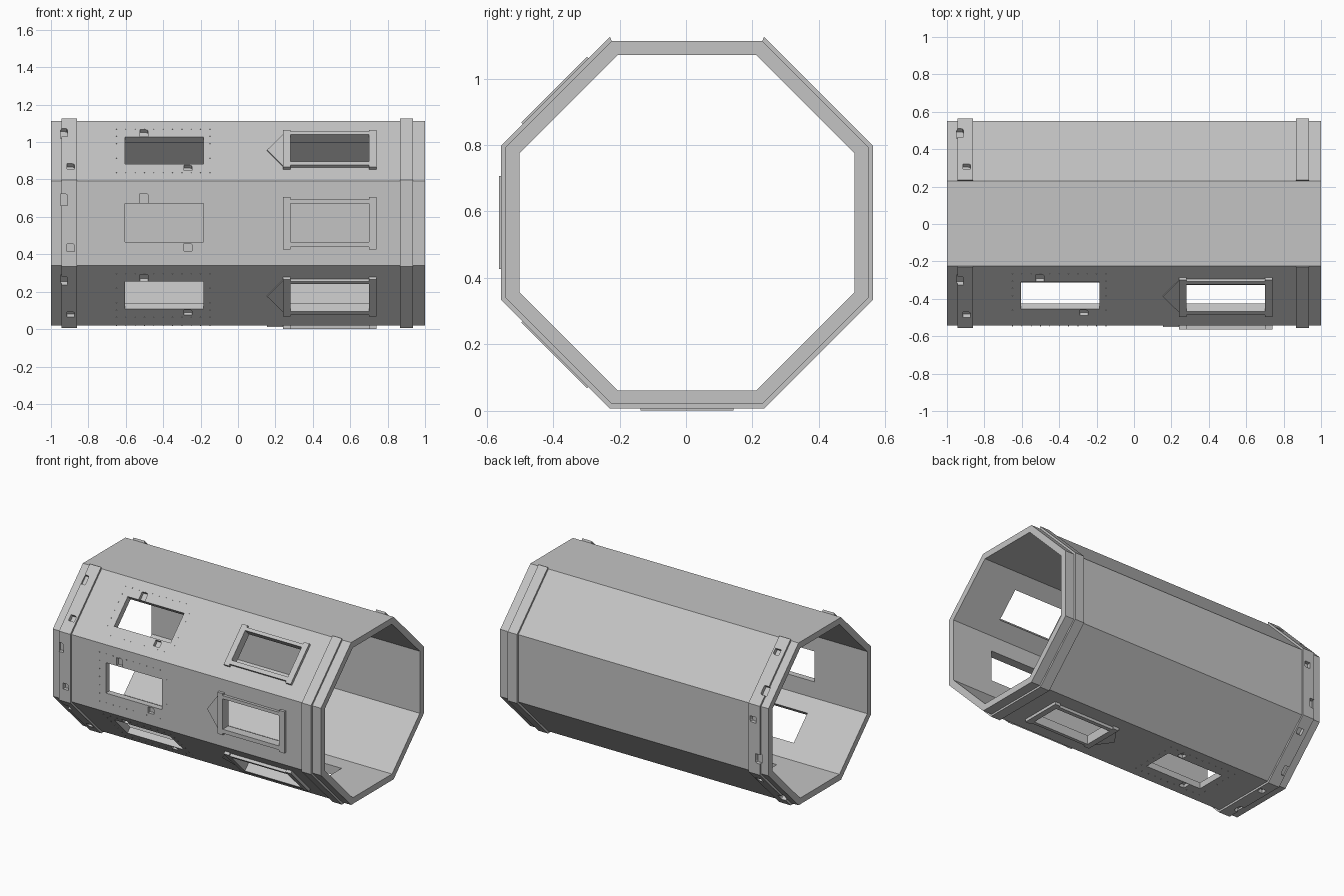
import bpy, bmesh, math
from mathutils import Matrix, Vector

cube = bpy.data.objects.get("Cube")
if cube:
    bpy.data.objects.remove(cube, do_unlink=True)

CENTRE = Vector((0, 0.003, 0.566))
WALL, INNER, BAND, FRAME = 0.547, 0.505, 0.56, 0.566   # face distances from the axis
OPEN_SIDES = (45, 0, -45, -90)                         # sides that carry openings
BAND_SIDES = OPEN_SIDES + (-135, 180, 135)             # every side but the top

grey = bpy.data.materials.new("plain_grey")
grey.use_nodes = True
grey.diffuse_color = (0.55, 0.55, 0.55, 1)
grey.node_tree.nodes["Principled BSDF"].inputs["Base Color"].default_value = grey.diffuse_color


def make_object(name, bm):
    bmesh.ops.recalc_face_normals(bm, faces=bm.faces)
    mesh = bpy.data.meshes.new(name)
    bm.to_mesh(mesh)
    bm.free()
    mesh.materials.append(grey)
    obj = bpy.data.objects.new(name, mesh)
    bpy.context.scene.collection.objects.link(obj)
    return obj


def side_matrix(deg):
    """Local x along the tube, y across the side, z outward."""
    t = math.radians(deg)
    c, s = math.cos(t), math.sin(t)
    rot = Matrix(((1, 0, 0), (0, s, -c), (0, c, s)))
    return Matrix.Translation(CENTRE) @ rot.to_4x4()


def prism(bm, mat, points, low, high):
    bottom = [bm.verts.new(mat @ Vector((u, v, low))) for u, v in points]
    top = [bm.verts.new(mat @ Vector((u, v, high))) for u, v in points]
    bm.faces.new(bottom[::-1])
    bm.faces.new(top)
    n = len(points)
    for i in range(n):
        j = (i + 1) % n
        bm.faces.new((bottom[i], bottom[j], top[j], top[i]))


def rect(u0, u1, v0, v1):
    return [(u0, v0), (u1, v0), (u1, v1), (u0, v1)]


def tab(u0, u1, v0, v1):
    """Rectangle with one clipped corner."""
    r = 0.012
    return [(u0, v0), (u1, v0), (u1, v1 - r), (u1 - r * 0.3, v1 - r * 0.3),
            (u1 - r, v1), (u0, v1)]


def octagon_tube(name, outer, inner, x0, x1, closed):
    """Octagonal ring along x, optionally left open across the top."""
    bm = bmesh.new()
    loops = []
    for i in range(8):
        a = math.radians(112.5 + 45 * i)
        d = Vector((0, -math.cos(a), math.sin(a))) / math.cos(math.pi / 8)
        loops.append([bm.verts.new(CENTRE + d * r + Vector((x, 0, 0)))
                      for r, x in ((outer, x0), (outer, x1), (inner, x1), (inner, x0))])
    for i in range(8 if closed else 7):
        p, q = loops[i], loops[(i + 1) % 8]
        for k in range(4):
            m = (k + 1) % 4
            bm.faces.new((p[k], p[m], q[m], q[k]))
    if not closed:
        bm.faces.new(loops[0])
        bm.faces.new(loops[-1])
    return make_object(name, bm)


def cut(obj, cutter):
    mod = obj.modifiers.new(cutter.name, 'BOOLEAN')
    mod.operation = 'DIFFERENCE'
    mod.solver = 'EXACT'
    mod.object = cutter


# Cutters for the windows, doorways and shallow pockets
holes, pockets = bmesh.new(), bmesh.new()
for deg in OPEN_SIDES:
    m = side_matrix(deg)
    prism(holes, m, rect(-0.605, -0.185, -0.10, 0.105), 0.45, 0.65)
    prism(holes, m, rect(0.28, 0.70, -0.10, 0.105), 0.45, 0.65)
    prism(pockets, m, tab(-0.525, -0.48, 0.108, 0.16), 0.525, 0.6)
    prism(pockets, m, tab(-0.29, -0.245, -0.148, -0.108), 0.525, 0.6)
for deg in BAND_SIDES:
    m = side_matrix(deg)
    prism(pockets, m, tab(-0.95, -0.912, 0.095, 0.157), 0.535, 0.6)
    prism(pockets, m, tab(-0.915, -0.873, -0.15, -0.11), 0.535, 0.6)
hole_cutter = make_object("opening_cutter", holes)
pocket_cutter = make_object("pocket_cutter", pockets)
for c in (hole_cutter, pocket_cutter):
    c.hide_render = True
    c.display_type = 'WIRE'
    c.hide_set(True)

# Tube body
body = octagon_tube("tube_body", WALL, INNER, -1, 1, True)
cut(body, hole_cutter)
cut(body, pocket_cutter)

# Raised bands near both ends, open across the top
right_band = octagon_tube("right_band", BAND, WALL - 0.004, -0.945, -0.86, False)
cut(right_band, pocket_cutter)
octagon_tube("left_band", BAND, WALL - 0.004, 0.865, 0.935, False)

for n, deg in enumerate(OPEN_SIDES, 1):
    m = side_matrix(deg)
    # Door frame with eared stiles
    bm = bmesh.new()
    for u0, u1 in ((0.24, 0.28), (0.70, 0.74)):
        prism(bm, m, rect(u0, u1, -0.14, 0.14), WALL - 0.01, FRAME)
    for v0, v1 in ((-0.127, -0.10), (0.105, 0.127)):
        prism(bm, m, rect(0.28, 0.70, v0, v1), WALL - 0.01, FRAME)
    make_object(f"door_frame_{n}", bm)

    # Pointed plate beside the door
    bm = bmesh.new()
    prism(bm, m, [(0.155, 0), (0.24, -0.118), (0.24, 0.118)], WALL - 0.002, WALL + 0.007)
    make_object(f"pointed_plate_{n}", bm)

    # Tiny studs around the window
    bm = bmesh.new()
    spots = [(-0.65 + 0.05 * i, v) for i in range(11) for v in (-0.165, 0.165)]
    spots += [(u, -0.11 + 0.055 * i) for i in range(5) for u in (-0.65, -0.15)]
    for u, v in spots:
        r = 0.002
        prism(bm, m, rect(u - r, u + r, v - r, v + r), WALL - 0.002, WALL + 0.003)
    make_object(f"window_studs_{n}", bm)
